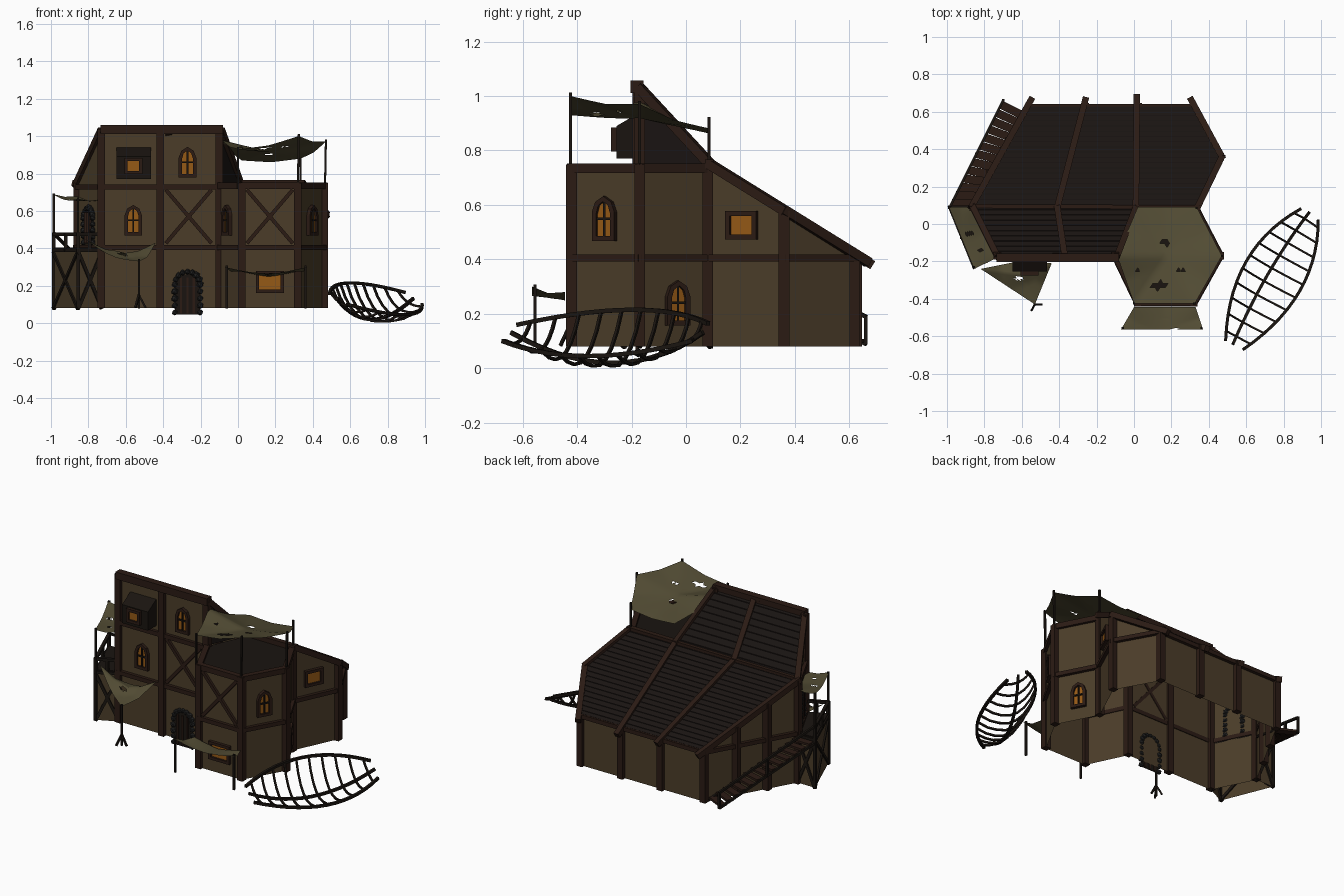
import bpy, bmesh, math, random
from mathutils import Vector as V, Matrix

if "Cube" in bpy.data.objects:
    bpy.data.objects.remove(bpy.data.objects["Cube"])

random.seed(4)

def mat(name, *c):
    m = bpy.data.materials.new(name)
    m.diffuse_color = (*c, 1)
    m.use_nodes = True
    m.node_tree.nodes["Principled BSDF"].inputs["Base Color"].default_value = m.diffuse_color
    return m

PLASTER = mat("plaster", .070, .046, .022)
TIMBER = mat("timber", .024, .011, .007)
DARK = mat("dark_wood", .010, .007, .005)
SHINGLE = mat("shingle", .010, .007, .006)
CLOTH = mat("cloth", .085, .072, .034)
GLOW = mat("glow", .30, .10, .008)
STONE = mat("stone", .014, .014, .014)

def finish(name, bm, m):
    me = bpy.data.meshes.new(name)
    bm.to_mesh(me)
    bm.free()
    me.materials.append(m)
    ob = bpy.data.objects.new(name, me)
    bpy.context.collection.objects.link(ob)
    return ob

def mesh(name, polys, m, thick=0):
    bm = bmesh.new()
    for p in polys:
        bm.faces.new([bm.verts.new(q) for q in p])
    bmesh.ops.remove_doubles(bm, verts=bm.verts, dist=1e-4)
    ob = finish(name, bm, m)
    if thick:
        s = ob.modifiers.new("thickness", "SOLIDIFY")
        s.thickness, s.offset = thick, 0
    return ob

def beams(name, pairs, w, m, d=None):
    bm = bmesh.new()
    for a, b in pairs:
        a, b = V(a), V(b)
        M = (Matrix.Translation((a + b) / 2) @ (b - a).to_track_quat('Z', 'Y').to_matrix().to_4x4()
             @ Matrix.Diagonal((w, d or w, (b - a).length + w * .4, 1)))
        bmesh.ops.create_cube(bm, size=1, matrix=M)
    return finish(name, bm, m)

def cloth(name, corners, sag, holes=()):
    cs = [V(c) for c in corners]
    mid = sum(cs, V()) / len(cs)
    bm = bmesh.new()
    vs, c = [bm.verts.new(p) for p in cs], bm.verts.new(mid)
    for i in range(len(vs)):
        bm.faces.new((vs[i], vs[(i + 1) % len(vs)], c))
    bmesh.ops.subdivide_edges(bm, edges=bm.edges[:], cuts=11, use_grid_fill=True)
    far = max((p - mid).length for p in cs)
    for v in bm.verts:
        k = min(1, min((v.co - p).length for p in cs) / far)
        v.co.z -= sag * math.sin(k * math.pi / 2)
    # torn slits
    torn = [f for f in bm.faces for (x, y, r) in holes
            if math.hypot(f.calc_center_median().x - x, (f.calc_center_median().y - y) * 2) < r]
    bmesh.ops.delete(bm, geom=list(set(torn)), context='FACES')
    ob = finish(name, bm, CLOTH)
    for p in ob.data.polygons:
        p.use_smooth = True

# ---- wall outline: x, y, top height (clockwise from above) ----
Z0, ZM = .08, .405
W = [(-.1, -.17, 1.03), (-.73, -.17, 1.03), (-.86, .09, .74), (-.565, .62, .41), (.315, .62, .41), (.46, .36, .57),
     (.33, .08, .74), (.46, -.17, .74), (.32, -.42, .74), (.02, -.42, .74), (-.1, -.17, .74)]

def edge(i):
    a, b = V(W[i]), V(W[i + 1])
    d = (b - a).to_2d().normalized()
    return a, b, V((d.x, d.y, 0)), V((-d.y, d.x, 0))

def wp(i, t, z, off=0):
    a, b, d, n = edge(i)
    p = a.lerp(b, t) + n * off
    return V((p.x, p.y, p.z if z is None else z))

N = len(W) - 1
mesh("outer_walls", [[wp(i, 0, Z0), wp(i, 1, Z0), wp(i, 1, None), wp(i, 0, None)] for i in range(N)], PLASTER)
mesh("gable_side_wall", [[(-.1, -.17, .74), (.01, .08, .74), (-.1, -.17, 1.03)]], SHINGLE)
mesh("tower_deck", [[(x, y, .735) for x, y, _ in W[6:]] + [(.01, .08, .735)]], DARK)

# ---- timber frame, set slightly proud of the walls ----
posts = [(wp(i, 0, Z0 + .008), wp(i, 0, None)) for i in range(N)]
posts += [(wp(i, t, Z0 + .008, .006), wp(i, t, None, .006))
          for i, t in ((0, .5), (3, .345), (3, .667), (2, .33), (2, .66))]
beams("corner_posts", posts, .040, TIMBER)
beams("floor_beams", [(wp(i, 0, ZM, .008), wp(i, 1, ZM, .008)) for i in range(N)], .026, TIMBER)
rails = [(wp(i, 0, .735), wp(i, 1, .735)) for i in (6, 7, 8, 9)]
beams("upper_beams", rails, .034, TIMBER)
beams("storey_beams", [(wp(i, 0, .728, .006), wp(i, 1, .728, .006)) for i in (0, 1)], .028, TIMBER)
braces = []
for i, t0, t1 in ((0, .07, .45), (8, .1, .9)):
    braces += [(wp(i, t0, .43, .006), wp(i, t1, .71, .006)), (wp(i, t0, .71, .006), wp(i, t1, .43, .006))]
beams("cross_braces", braces, .020, TIMBER)

# ---- roof ----
def rz(y):
    return .745 - .62 * (y - .09) if y > .09 else .745 + 1.08 * (.09 - y)

def R(x, y, up=0):
    return V((x, y, rz(y) + up))

def span(y):
    if y < .09:
        k = (y + .18) / .27
        return -.73 - .14 * k, -.09 + .1 * k
    right = .34 + .14 * (y - .09) / .27 if y < .36 else .48 - .15 * (y - .36) / .265
    return -.87 + .29 * (y - .09) / .535, right

mesh("roof", [[R(-.73, -.18), R(-.09, -.18), R(.01, .09), R(-.87, .09)],
              [R(-.87, .09), R(.01, .09), R(.34, .09), R(.47, .36), R(.325, .625), R(-.58, .625)]], SHINGLE, .014)
rows = []
for k in range(28):
    y = -.15 + k * .028
    l, r = span(y)
    rows.append((R(l + .01, y, .004), R(r - .015, y, .004)))
beams("shingle_courses", rows, .009, SHINGLE)
ribs = [((-.87, .09), (-.55, .665)), ((-.41, .09), (-.26, .665)), ((.01, .09), (.015, .68)), ((.34, .09), (.47, .36)),
        ((.47, .36), (.305, .665)), ((-.86, .09), (-.73, -.17)), ((-.41, .09), (-.37, -.17)), ((.01, .09), (-.09, -.17))]
beams("roof_ribs", [(R(*a, .003), R(*b, .003)) for a, b in ribs], .034, TIMBER)
beams("roof_bend_beam", [(R(-.86, .09), R(.35, .085))], .032, TIMBER)
beams("ridge_beam", [((-.725, -.18, 1.035), (-.09, -.18, 1.035))], .046, TIMBER)

# ---- windows ----
def window(name, i, t, z, w, h, arched, off=0):
    _, _, d, n = edge(i)
    o = wp(i, t, z, off)
    P = lambda u, out, v: o + d * u + n * out + V((0, 0, v))
    if arched:
        prof = [(-1, -1), (1, -1), (1, .3), (.7, .75), (0, 1), (-.7, .75), (-1, .3)]
    else:
        prof = [(-1, -1), (1, -1), (1, 1), (-1, 1)]
    b = .018
    O = [(u * w, v * h) for u, v in prof]
    I = [(u * (w - b), v * (h - b)) for u, v in prof]
    q = []
    for k in range(len(O)):
        j = (k + 1) % len(O)
        for A, x, B, y in ((O, 0, O, .02), (O, .02, I, .02), (I, .02, I, 0)):
            q.append([P(A[k][0], x, A[k][1]), P(A[j][0], x, A[j][1]), P(B[j][0], y, B[j][1]), P(B[k][0], y, B[k][1])])
    mesh(name + "_frame", q, TIMBER)
    mesh(name + "_pane", [[P(u, .008, v) for u, v in I]], GLOW)
    if arched:
        beams(name + "_bars", [(P(0, .012, -h + b), P(0, .012, h - b)), (P(-w + b, .012, 0), P(w - b, .012, 0))], .009, DARK)

for name, i, t, z in (("attic_window", 0, .27, .86), ("upper_window", 0, .73, .55), ("tower_left_window", 9, .6, .55),
                      ("tower_right_window", 7, .5, .55), ("tower_low_window", 6, .46, .24)):
    window(name, i, t, z, .047, .082, True)
window("tower_front_window", 8, .5, .22, .075, .058, False)
window("side_window", 5, .54, .525, .062, .052, False)

# ---- dormer box ----
prof = [(-.17, .77), (-.255, .77), (-.255, .89), (-.17, .94)]
L, Rr = [(-.65, y, z) for y, z in prof], [(-.465, y, z) for y, z in prof]
mesh("dormer", [L, Rr] + [[L[k], L[(k + 1) % 4], Rr[(k + 1) % 4], Rr[k]] for k in range(4)], DARK)
window("dormer_window", 0, .73, .84, .048, .044, False, .085)

# ---- arched doors with stone surrounds ----
def door(name, i, t, z0, r, h):
    _, _, d, n = edge(i)
    o = wp(i, t, z0)
    arc = [(r * math.cos(a), h + r * math.sin(a)) for a in [math.pi * k / 8 for k in range(9)]]
    pts = [(r, 0)] + arc + [(-r, 0)]
    mesh(name, [[o + d * u + n * .008 + V((0, 0, v)) for u, v in pts]], DARK)
    stones = arc + [(s * r, h * k / 4) for s in (-1, 1) for k in range(4)]
    bm = bmesh.new()
    for u, v in stones:
        M = (Matrix.Translation(o + d * u + n * .006 + V((0, 0, v + .012)))
             @ Matrix.Scale(.018 + random.uniform(-.002, .003), 4))
        bmesh.ops.create_icosphere(bm, subdivisions=1, radius=1, matrix=M)
    finish(name + "_stones", bm, STONE)
    beams(name + "_planks", [(o + d * u + n * .010 + V((0, 0, .01)), o + d * u + n * .010 + V((0, 0, h + r * .7)))
                             for u in (-r * .5, 0, r * .5)], .012, TIMBER)

door("front_door", 0, .27, .045, .068, .15)
door("balcony_door", 1, .5, .42, .055, .13)

# ---- balcony and open stairs on the left ----
A, B, C, D = (-.73, -.17), (-.86, .09), (-.855, -.23), (-.985, .09)
E, F = (-.70, .66), (-.585, .60)
at = lambda p, z: V((p[0], p[1], z))
mesh("balcony_walls", [[at(p, Z0), at(q, Z0), at(q, .39), at(p, .39)] for p, q in ((A, C), (C, D), (D, B))], PLASTER)
mesh("balcony_deck", [[at(A, .395), at(C, .395), at(D, .395), at(B, .395)]], DARK, .02)
fr = []
for p, q in ((A, C), (C, D), (D, B)):
    m = at(p, 0).lerp(at(q, 0), .5)
    fr += [(at(p, .39), at(q, .39)), (at(p, Z0), at(q, .38)), (at(q, Z0), at(p, .38))]
    if q != B:
        fr += [(at(p, .475), at(q, .475)), (at(m, .39), at(m, .48))]
fr += [(at(p, Z0), at(p, .48)) for p in (C, D)]
beams("balcony_frame", fr, .018, DARK)
sr = [(at(D, .37), at(E, .09)), (at(B, .37), at(F, .09)), (at(D, .48), at(E, .19))]
for k in (2, 4):
    sr.append((at(D, .37).lerp(at(E, .09), k / 4), at(D, .48).lerp(at(E, .19), k / 4)))
beams("stair_stringers", sr, .014, DARK)
steps = []
for k in range(13):
    t = (k + .5) / 13
    steps.append((at(D, .38).lerp(at(E, .09), t), at(B, .38).lerp(at(F, .09), t)))
bm = bmesh.new()
for a, b in steps:  # treads run between the stringers
    ang = math.atan2(b.y - a.y, b.x - a.x)
    M = (Matrix.Translation((a + b) / 2) @ Matrix.Rotation(ang, 4, 'Z')
         @ Matrix.Diagonal(((b - a).length, .044, .014, 1)))
    bmesh.ops.create_cube(bm, size=1, matrix=M)
finish("stair_treads", bm, TIMBER)

# ---- cloth canopies and poles ----
cloth("tower_canopy", [(-.09, -.17, .98), (0, -.425, .93), (.325, -.425, 1.0), (.47, -.17, .97), (.335, .09, .88), (.02, .09, .87)],
      .02, [(.17, -.1, .028), (.25, -.25, .02), (.13, -.33, .04), (.02, -.25, .02)])
cloth("balcony_canopy", [(-.99, .09, .69), (-.855, -.24, .665), (-.73, -.18, .66), (-.86, .09, .68)], .02,
      [(-.88, -.05, .022), (-.82, -.14, .016)])
cloth("window_awning", [(-.07, -.565, .30), (.37, -.565, .30), (.33, -.445, .28), (0, -.445, .28)], .035, [(.22, -.565, .02)])
cloth("left_awning", [(-.82, -.24, .45), (-.53, -.43, .33), (-.44, -.21, .43), (-.62, -.20, .36)], .035, [(-.62, -.29, .022)])
poles = [((.0, -.425, .72), (0, -.425, .94)), ((.32, -.425, .72), (.325, -.425, 1.01)), ((.465, -.17, .72), (.47, -.17, .98)),
         ((.335, .085, .72), (.335, .085, .92)), (at(D, .4), at(D, .69)), (at(C, .4), at(C, .67)),
         ((-.06, -.555, .08), (-.06, -.555, .305)), ((.36, -.555, .08), (.36, -.555, .305)), ((-.53, -.43, .08), (-.53, -.43, .34))]
poles += [((-.53, -.43, .15), (-.53 + .035 * math.cos(a), -.43 + .035 * math.sin(a), .085)) for a in (0, 2.1, 4.2)]
beams("canopy_poles", poles, .011, DARK)

# ---- wrecked boat skeleton, tipped on its side ----
def through(a, m, b, t):
    a, m, b = V(a), V(m), V(b)
    return a * (2 * (t - .5) * (t - 1)) + m * (4 * t * (1 - t)) + b * (2 * t * (t - .5))

left = lambda t: through((.49, -.62, .16), (.60, -.20, .215), (.89, .08, .165), t)
keel = lambda t: through((.53, -.64, .13), (.715, -.27, .02), (.935, .06, .13), t)
right = lambda t: through((.585, -.67, .10), (.885, -.36, .045), (.985, .02, .10), t)
long, cross = [], []
for f in (left, keel, right):
    long += [(f(k / 14), f((k + 1) / 14)) for k in range(14)]
for k in range(10):
    t = .05 + .1 * k
    a, m, b = left(t), keel(t), right(t)
    cross += [(through(a, m, b, j / 7), through(a, m, b, (j + 1) / 7)) for j in range(7)]
for s in long + cross:
    for p in s:
        p.z = max(p.z, .008)
beams("boat_rails", long, .016, DARK)
beams("boat_ribs", cross, .011, DARK)
